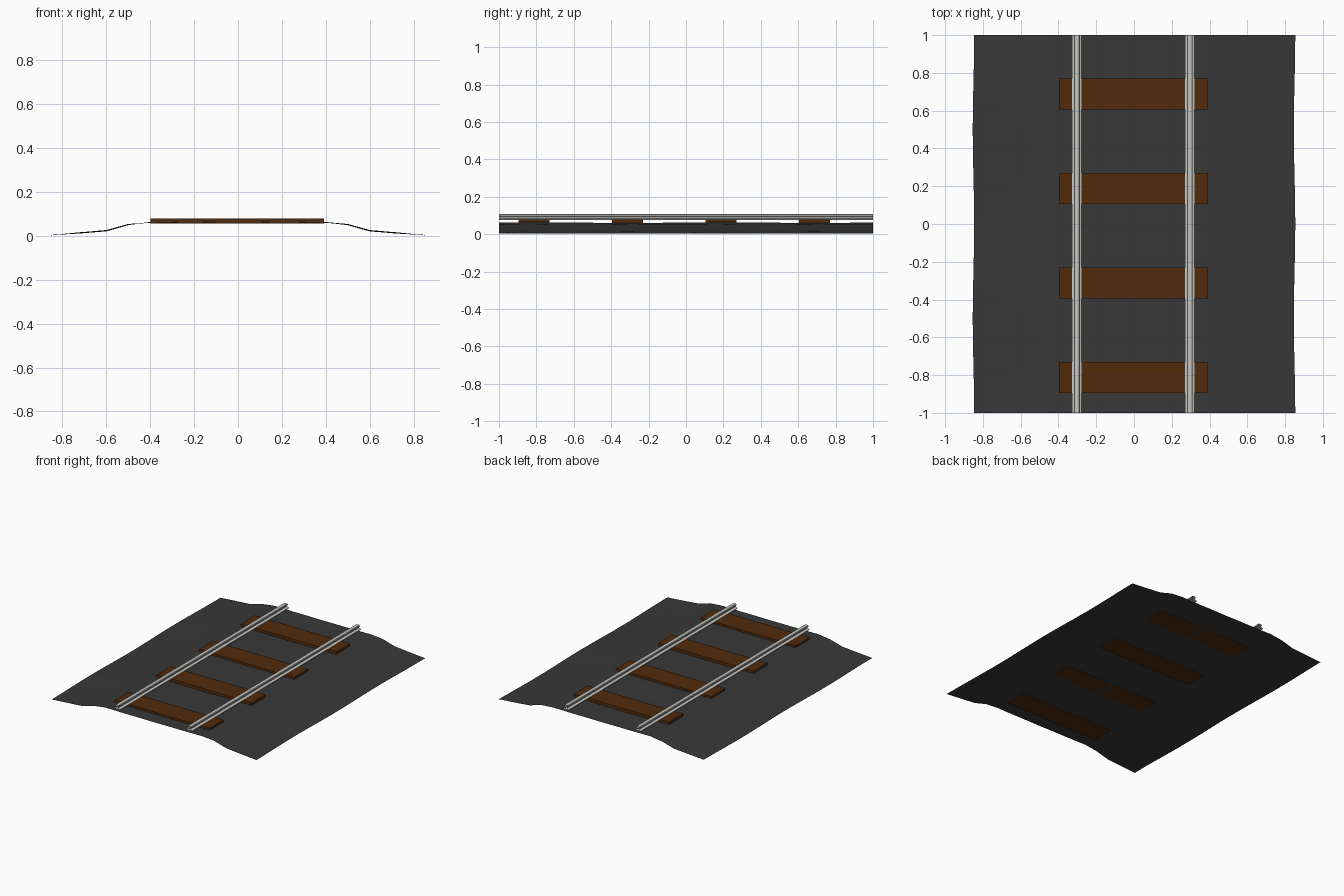
import bpy, bmesh, math

cube = bpy.data.objects.get("Cube")
if cube:
    bpy.data.objects.remove(cube)


def material(name, rgb):
    m = bpy.data.materials.new(name)
    m.use_nodes = True
    m.diffuse_color = (*rgb, 1)
    m.node_tree.nodes["Principled BSDF"].inputs["Base Color"].default_value = (*rgb, 1)
    return m


def finish(name, bm, mat, smooth=False):
    mesh = bpy.data.meshes.new(name)
    bm.to_mesh(mesh)
    bm.free()
    mesh.materials.append(mat)
    obj = bpy.data.objects.new(name, mesh)
    bpy.context.collection.objects.link(obj)
    for p in mesh.polygons:
        p.use_smooth = smooth
    return obj


def sweep(bm, points, ys, closed=False, shape=lambda x, y, z: (x, y, z)):
    """Run an x-z profile along y, leaving the ends open."""
    rows = [[bm.verts.new(shape(x, y, z)) for x, z in points] for y in ys]
    n = len(points)
    for a, b in zip(rows, rows[1:]):
        for i in range(n if closed else n - 1):
            j = (i + 1) % n
            bm.faces.new((a[i], a[j], b[j], b[i]))


gravel = material("dark gravel", (0.04, 0.04, 0.04))
wood = material("brown wood", (0.085, 0.025, 0.004))
steel = material("light steel", (0.55, 0.55, 0.53))


# Gravel bed: an open sheet with gentle bumps that repeat every unit of length
def bumpy(x, y, z):
    turn = 2 * math.pi * y
    if abs(x) > 0.8:
        return x + 0.004 * math.cos(turn), y, z + 0.001 * math.sin(turn)
    if abs(x) > 0.45:
        return x, y, z + 0.003 * math.sin(turn + 4 * x)
    return x, y, z + 0.0035 * math.cos(turn - 1.19) * (1 - abs(x))


half = [(0.85, 0.004), (0.72, 0.014), (0.6, 0.024), (0.5, 0.052),
        (0.4, 0.062), (0.25, 0.06), (0.12, 0.06)]
profile = [(-x, z) for x, z in half] + [(0, 0.059)] + half[::-1]
bm = bmesh.new()
sweep(bm, profile, [-1 + i / 8 for i in range(17)], shape=bumpy)
finish("gravel_bed", bm, gravel, smooth=True)

# Wooden sleepers
for k in range(4):
    bm = bmesh.new()
    bmesh.ops.create_cube(bm, size=1)
    bmesh.ops.scale(bm, vec=(0.79, 0.164, 0.023), verts=bm.verts)
    bmesh.ops.translate(bm, vec=(-0.003, -0.813 + k / 2, 0.0675), verts=bm.verts)
    finish(f"sleeper_{k + 1}", bm, wood)

# Rails: foot, narrow web and head, with open ends
side = [(0.025, 0.077), (0.025, 0.081), (0.007, 0.086),
        (0.007, 0.094), (0.015, 0.097), (0.015, 0.105), (0.012, 0.108)]
for name, cx in (("left_rail", 0.296), ("right_rail", -0.302)):
    outline = side + [(-x, z) for x, z in side[::-1]]
    bm = bmesh.new()
    sweep(bm, [(cx + x, z) for x, z in outline], (-1, 1), closed=True)
    bmesh.ops.recalc_face_normals(bm, faces=bm.faces)
    finish(name, bm, steel)
